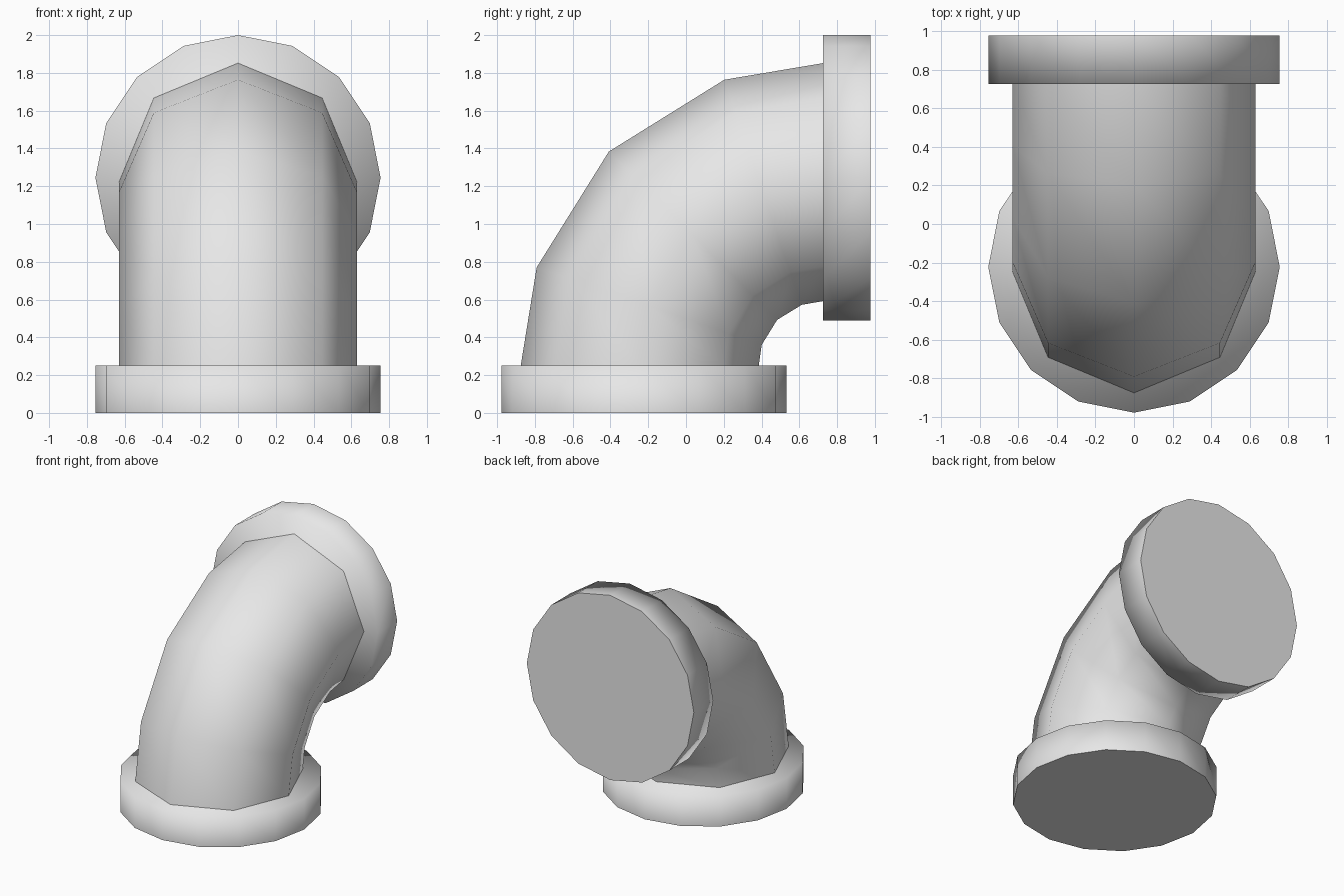
import bpy, bmesh
from math import sin, cos, pi, radians
from mathutils import Matrix, Vector

cube = bpy.data.objects.get("Cube")
if cube:
    bpy.data.objects.remove(cube, do_unlink=True)

# Single pale grey material
grey = bpy.data.materials.new("pale_grey")
grey.use_nodes = True
grey.diffuse_color = (0.8, 0.8, 0.8, 1)
grey.node_tree.nodes["Principled BSDF"].inputs["Base Color"].default_value = (0.8, 0.8, 0.8, 1)


def finish(bm, name):
    for face in bm.faces:
        face.smooth = True
    mesh = bpy.data.meshes.new(name)
    bm.to_mesh(mesh)
    bm.free()
    mesh.materials.append(grey)
    obj = bpy.data.objects.new(name, mesh)
    bpy.context.collection.objects.link(obj)
    return obj


FLANGE_R, FLANGE_H, PIPE_R = 0.755, 0.251, 0.63


def flange(name, matrix):
    """Sixteen-sided collar: soft rim on the pipe side, crisp outer end."""
    bm = bmesh.new()
    bmesh.ops.create_cone(bm, cap_ends=True, segments=16, radius1=FLANGE_R,
                          radius2=FLANGE_R, depth=FLANGE_H)
    for edge in bm.edges:
        if all(v.co.z < 0 for v in edge.verts):
            edge.smooth = False
    bm.transform(matrix)
    return finish(bm, name)


def elbow(name, stations, sides=8):
    """Octagonal tube swept through (y, z, bend angle) stations."""
    bm = bmesh.new()
    rings = []
    for y, z, bend in stations:
        a = radians(bend)
        outward = Vector((0, -cos(a), sin(a)))
        ring = []
        for i in range(sides):
            t = 2 * pi * i / sides
            offset = Vector((cos(t), 0, 0)) + outward * sin(t)
            ring.append(bm.verts.new(Vector((0, y, z)) + offset * PIPE_R))
        rings.append(ring)
    for low, high in zip(rings, rings[1:]):
        for i in range(sides):
            j = (i + 1) % sides
            bm.faces.new((low[i], high[i], high[j], low[j]))
    return finish(bm, name)


# Collars at the floor and at the back opening
flange("base_flange", Matrix.Translation((0, -0.222, FLANGE_H / 2)))
flange("back_flange", Matrix.Translation((0, 0.977 - FLANGE_H / 2, 1.245))
       @ Matrix.Rotation(pi / 2, 4, "X"))

# Curved pipe between the collars
elbow("pipe_elbow", [(-0.245, 0.25, 0), (-0.195, 0.565, 19), (0.037, 0.938, 45),
                     (0.408, 1.168, 71), (0.727, 1.222, 90)])
